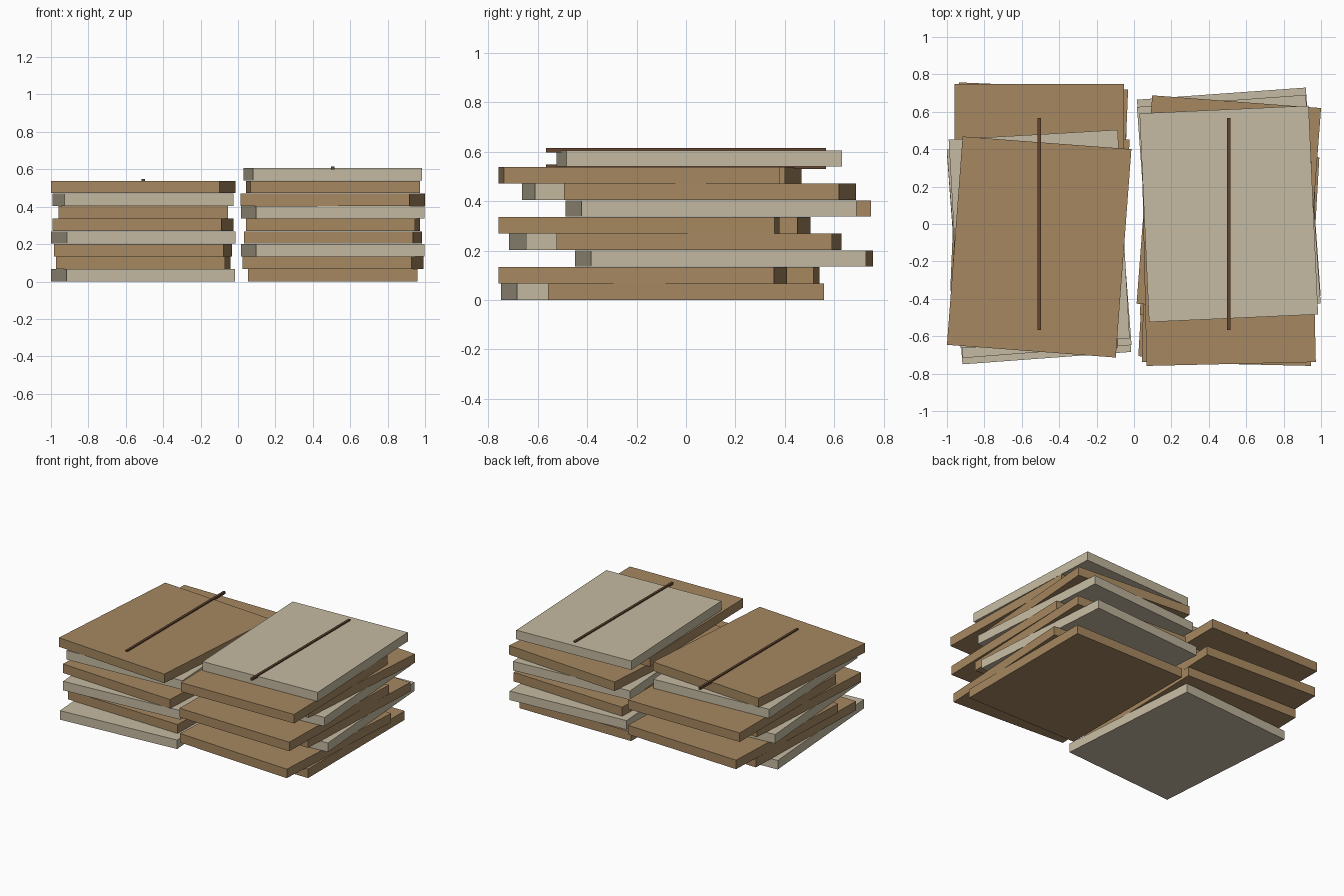
import bpy
import math

default = bpy.data.objects.get("Cube")
if default:
    bpy.data.objects.remove(default, do_unlink=True)


def material(name, rgb):
    m = bpy.data.materials.new(name)
    m.use_nodes = True
    m.diffuse_color = (*rgb, 1)
    m.node_tree.nodes["Principled BSDF"].inputs["Base Color"].default_value = (*rgb, 1)
    return m


BROWN = material("cardboard_brown", (0.38, 0.245, 0.117))
CREAM = material("pale_cream", (0.56, 0.495, 0.36))
DARK = material("dark_twine", (0.125, 0.06, 0.03))


def box(name, size, location, turn, mat):
    bpy.ops.mesh.primitive_cube_add(size=1, location=location,
                                    rotation=(0, 0, math.radians(turn)))
    ob = bpy.context.object
    ob.name = name
    ob.scale = size
    bpy.ops.object.transform_apply(location=False, rotation=False, scale=True)
    ob.data.materials.append(mat)
    return ob


WIDTH, LENGTH, THICK, PITCH = 0.905, 1.117, 0.066, 0.0675
STACK_X = 0.507

# Slabs from bottom to top: y offset, turn in degrees, colour
right_stack = [
    (-0.16, 4.2, CREAM), (-0.03, -1.5, BROWN), (0.18, -2.4, BROWN),
    (-0.125, 4.4, CREAM), (-0.08, -3.3, BROWN), (0.19, 0, BROWN),
    (-0.08, 3.3, CREAM), (-0.123, -4.3, BROWN),
]
left_stack = [
    (0, 0, BROWN), (-0.175, -3.3, BROWN), (0.14, 4.1, CREAM),
    (0.052, -2.4, BROWN), (-0.19, -1.3, BROWN), (0.101, 4.1, CREAM),
    (0.097, -4.3, BROWN), (-0.19, 1.3, BROWN), (0.054, 2.6, CREAM),
]

for side, sign, slabs in (("right", -1, right_stack), ("left", 1, left_stack)):
    x = sign * STACK_X
    for i, (y, turn, mat) in enumerate(slabs):
        box(f"{side}_slab_{i + 1}", (WIDTH, LENGTH, THICK),
            (x, y, i * PITCH + THICK / 2), turn, mat)
    # Thin tie laid along the top of the stack
    box(f"{side}_tie", (0.017, 1.136, 0.017),
        (x, 0, len(slabs) * PITCH - 0.001), 0, DARK)
